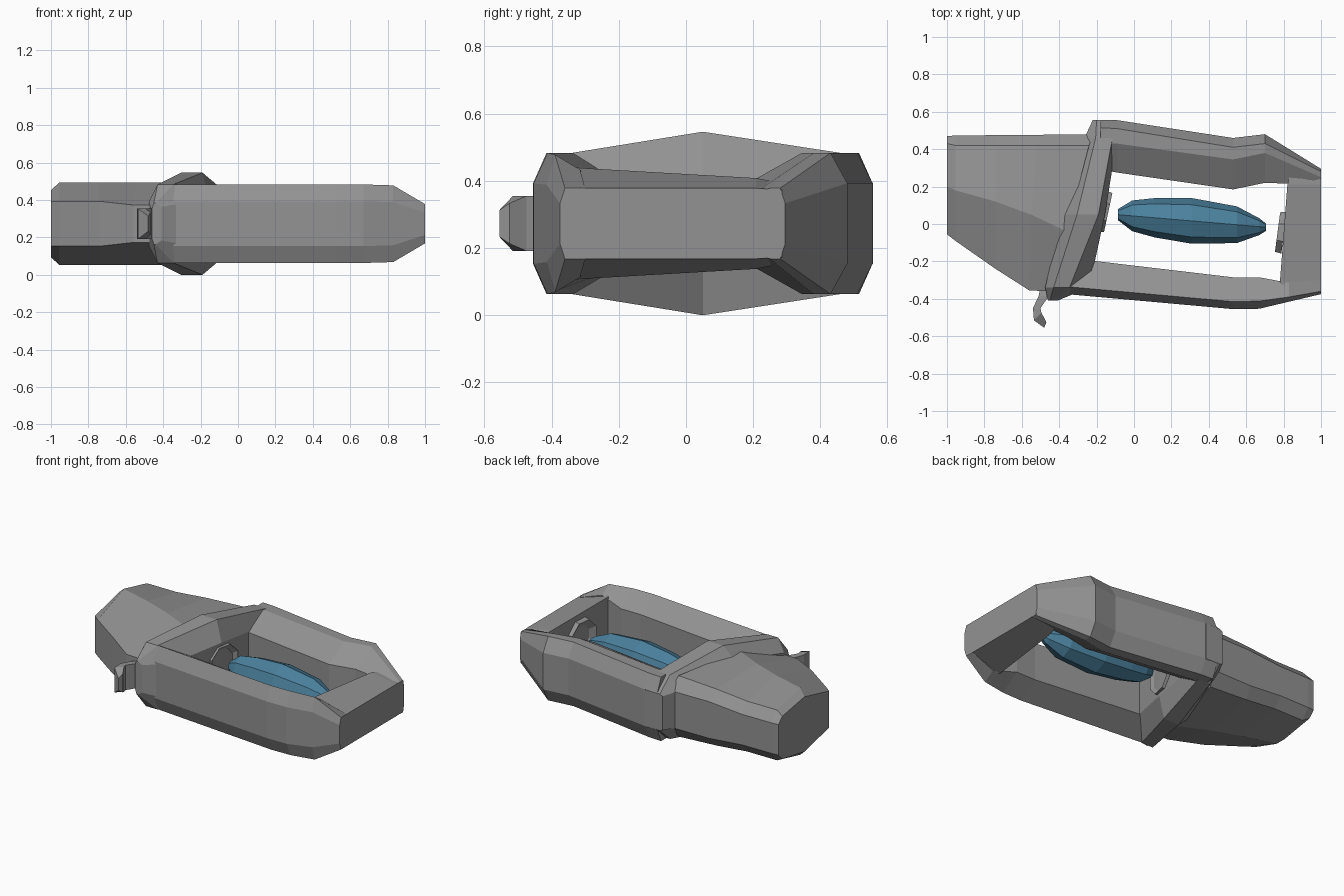
import bpy, bmesh, math
from mathutils import Vector, Matrix

MID = 0.273  # height of the symmetry plane


def material(name, rgb):
    m = bpy.data.materials.new(name)
    m.diffuse_color = (*rgb, 1)
    return m


GREY = material("stone grey", (0.29, 0.29, 0.29))
BLUE = material("crystal blue", (0.07, 0.22, 0.34))


def finish(name, bm, mat):
    bmesh.ops.recalc_face_normals(bm, faces=bm.faces)
    me = bpy.data.meshes.new(name)
    bm.to_mesh(me)
    bm.free()
    me.materials.append(mat)
    ob = bpy.data.objects.new(name, me)
    bpy.context.collection.objects.link(ob)
    return ob


def skin(name, rings, mat):
    """Join closed rings of points into a capped solid."""
    bm = bmesh.new()
    vs = [[bm.verts.new(p) for p in r] for r in rings]
    n = len(vs[0])
    for a, b in zip(vs, vs[1:]):
        for i in range(n):
            j = (i + 1) % n
            bm.faces.new((a[i], a[j], b[j], b[i]))
    bm.faces.new(vs[0])
    bm.faces.new(vs[-1])
    return finish(name, bm, mat)


def loft(name, sections, mat=GREY):
    """Each section lists (x, y, half height); mirrored about the mid plane."""
    skin(name, [[(x, y, MID + h) for x, y, h in s] +
                [(x, y, MID - h) for x, y, h in reversed(s)] for s in sections], mat)


def across(x, ys, hs):
    return [(x, y, h) for y, h in zip(ys, hs)]


def along(y, xs, hs):
    return [(x, y, h) for x, h in zip(xs, hs)]


# Rear rail: chamfered on both sides
H = (0.12, 0.21, 0.21, 0.12)
loft("rear_rail", [
    across(-0.18, (0.555, 0.515, 0.43, 0.29), H),
    across(-0.09, (0.555, 0.51, 0.43, 0.275), H),
    across(0.53, (0.46, 0.41, 0.345, 0.185), H),
    across(0.70, (0.48, 0.43, 0.38, 0.22), H),
    across(1.0, (0.295, 0.28, 0.25, 0.21), (0.06, 0.105, 0.105, 0.095)),
])

# Front rail: ridge near the outside, sloping inwards
F = (0.12, 0.21, 0.125)
loft("front_rail", [
    across(-0.36, (-0.375, -0.335, -0.18), F),
    across(0.53, (-0.455, -0.415, -0.285), F),
    across(0.67, (-0.453, -0.412, -0.285), F),
    across(0.83, (-0.415, -0.39, -0.315), (0.115, 0.205, 0.16)),
    across(1.0, (-0.375, -0.36, -0.30), (0.06, 0.105, 0.105)),
])

# End block joining the rails
loft("end_block", [
    along(-0.36, (0.83, 1.0), (0.17, 0.105)),
    along(-0.31, (0.78, 1.0), (0.165, 0.105)),
    along(0.21, (0.82, 1.0), (0.135, 0.105)),
    along(0.285, (0.84, 1.0), (0.12, 0.10)),
])

# Slanted collar, tallest at its middle
loft("collar", [
    along(0.557, (-0.22, -0.20, -0.12, -0.09), (0.11, 0.12, 0.12, 0.12)),
    along(0.46, (-0.265, -0.205, -0.115, -0.09), (0.12, 0.21, 0.21, 0.12)),
    along(0.05, (-0.385, -0.305, -0.19, -0.155), (0.20, 0.273, 0.273, 0.13)),
    along(-0.34, (-0.475, -0.43, -0.345, -0.24), (0.12, 0.21, 0.21, 0.12)),
    along(-0.41, (-0.46, -0.45, -0.44, -0.41), (0.08, 0.11, 0.11, 0.09)),
])

# Tapering tail block, highest along a line in front of its middle
T = (0.10, 0.165, 0.22, 0.12)
loft("tail_block", [
    across(-1.0, (0.47, 0.43, 0.20, -0.055), (0.10, 0.14, 0.18, 0.12)),
    across(-0.955, (0.473, 0.42, 0.18, -0.09), T),
    across(-0.74, (0.475, 0.42, 0.12, -0.24), T),
    [(-0.50, 0.477, 0.12), (-0.52, 0.42, 0.185), (-0.55, 0.05, 0.22), (-0.56, -0.355, 0.10)],
    [(-0.22, 0.48, 0.12), (-0.24, 0.42, 0.20), (-0.36, -0.04, 0.22), (-0.45, -0.36, 0.10)],
])

# Small hook under the collar
loft("hook", [
    along(-0.34, (-0.50, -0.43), (0.07, 0.07)),
    along(-0.385, (-0.51, -0.455), (0.08, 0.08)),
    along(-0.45, (-0.54, -0.50), (0.082, 0.082)),
    [(-0.535, -0.515, 0.082), (-0.495, -0.475, 0.082)],
    [(-0.48, -0.555, 0.04), (-0.468, -0.525, 0.06)],
])


# Octagonal sockets facing the crystal, with a recessed centre
def socket(name, centre, normal):
    bm = bmesh.new()
    bmesh.ops.create_cone(bm, cap_ends=True, segments=8, radius1=0.122,
                          radius2=0.115, depth=0.035)
    top = max(bm.faces, key=lambda f: f.calc_center_median().z)
    bmesh.ops.inset_individual(bm, faces=[top], thickness=0.04)
    bmesh.ops.translate(bm, verts=top.verts, vec=(0, 0, -0.025))
    rot = Vector(normal).to_track_quat('Z', 'Y').to_matrix().to_4x4()
    bm.transform(Matrix.Translation((*centre, MID)) @ rot
                 @ Matrix.Rotation(math.pi / 8, 4, 'Z'))
    finish(name, bm, GREY)


socket("collar_socket", (-0.155, 0.065), (0.977, -0.21, 0))
socket("end_socket", (0.785, -0.045), (-0.99, 0.13, 0))

# Faceted crystal hanging between the sockets
rings = []
for x, r in [(-0.085, 0.03), (-0.01, 0.082), (0.11, 0.105), (0.31, 0.122),
             (0.55, 0.098), (0.67, 0.045), (0.705, 0.02)]:
    cy = 0.05 - 0.085 * (x + 0.085)
    rings.append([(x, cy + r * math.cos(a), MID + 1.05 * r * math.sin(a))
                  for a in (i * math.pi / 4 for i in range(8))])
skin("crystal", rings, BLUE)
